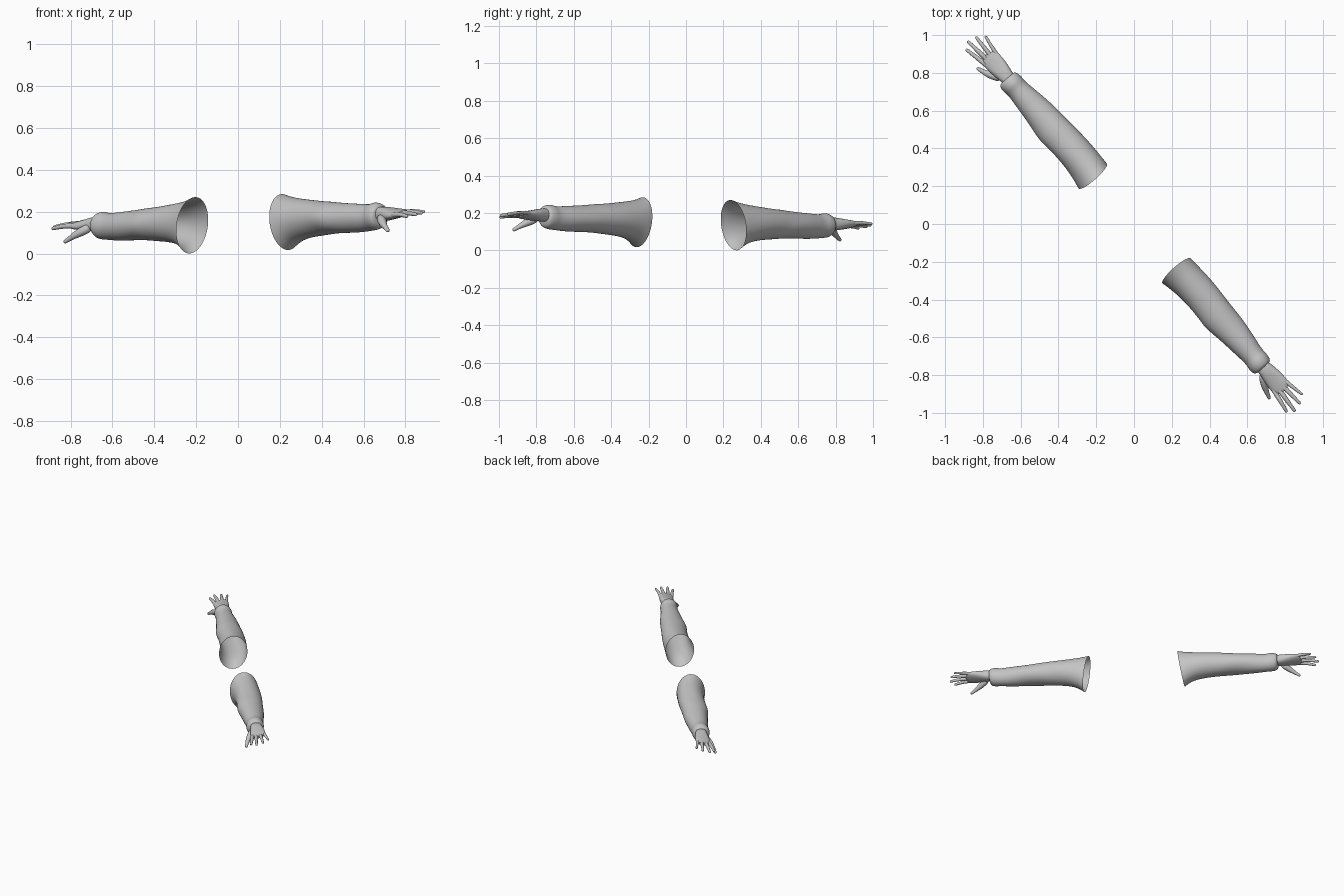
import bpy, bmesh, math
from mathutils import Vector

if "Cube" in bpy.data.objects:
    bpy.data.objects.remove(bpy.data.objects["Cube"])

grey = bpy.data.materials.new("plain_grey")
grey.diffuse_color = (0.55, 0.55, 0.55, 1)
grey.use_nodes = True
grey.node_tree.nodes["Principled BSDF"].inputs["Base Color"].default_value = grey.diffuse_color

# Arm frame: u runs out along the arm, v towards the thumb, w up
OUT = Vector((-0.6625, 0.749, 0))
THUMB = Vector((-0.749, -0.6625, 0))
TILT = 0.023


def place(p, side):
    u, v, w = p
    q = OUT * (u * side) + THUMB * v
    q.z = w - side * TILT * u
    return q


def loft(name, rings, side, cap_start=True, cap_end=True, levels=1):
    """Skin a list of equal rings of (u, v, w) points."""
    bm = bmesh.new()
    loops = [[bm.verts.new(place(p, side)) for p in ring] for ring in rings]
    n = len(loops[0])
    for a, b in zip(loops, loops[1:]):
        for i in range(n):
            j = (i + 1) % n
            bm.faces.new((a[i], a[j], b[j], b[i]))
    if cap_start:
        bm.faces.new(loops[0][::-1])
    if cap_end:
        bm.faces.new(loops[-1])
    # Rings wind from v to w, so the mirrored arm needs flipping
    if side < 0:
        bmesh.ops.reverse_faces(bm, faces=bm.faces[:])
    for f in bm.faces:
        f.smooth = True
    me = bpy.data.meshes.new(name)
    bm.to_mesh(me)
    bm.free()
    me.materials.append(grey)
    ob = bpy.data.objects.new(name, me)
    bpy.context.collection.objects.link(ob)
    mod = ob.modifiers.new("smooth", 'SUBSURF')
    mod.levels = mod.render_levels = levels
    return ob


# Sleeve stations: u, v low, v high, w low, w high, lean of the ring
SLEEVE = [
    (0.335, -.105, .096, .008, .278, .022),
    (0.370, -.107, .088, .033, .266, .020),
    (0.420, -.109, .079, .052, .255, .012),
    (0.500, -.110, .073, .066, .246, 0),
    (0.600, -.106, .074, .074, .237, 0),
    (0.660, -.102, .081, .078, .233, 0),
    (0.720, -.099, .073, .080, .226, 0),
    (0.800, -.091, .063, .081, .222, 0),
    (0.880, -.080, .055, .082, .218, 0),
    (0.945, -.069, .047, .087, .213, 0),
    (0.972, -.071, .053, .089, .223, 0),
    (1.000, -.069, .054, .092, .221, 0),
    (1.020, -.062, .046, .104, .212, 0),
    (1.024, -.045, .028, .130, .198, 0),
]


def sleeve_rings(n=28):
    rings = []
    for u, v0, v1, w0, w1, lean in SLEEVE:
        ring = []
        # soft cloth folds, fading out at both ends
        amp = 0.018 * max(0, math.sin(math.pi * (u - 0.335) / 0.66))
        for i in range(n):
            a = 2 * math.pi * i / n
            r = 1 + amp * math.sin(3 * a + 22 * u)
            c, s = math.cos(a) * r, math.sin(a) * r
            ring.append((u - lean * s, (v0 + v1) / 2 + c * (v1 - v0) / 2,
                         (w0 + w1) / 2 + s * (w1 - w0) / 2))
        rings.append(ring)
    return rings


# Palm stations: u, v centre, w centre, half width, half height, roll
PALM = [
    (0.980, -.010, .166, .036, .034, 0),
    (1.030, -.011, .166, .040, .036, .02),
    (1.070, -.012, .165, .047, .033, .08),
    (1.110, -.011, .164, .052, .026, .15),
    (1.150, -.010, .164, .053, .019, .19),
    (1.172, -.010, .164, .049, .014, .19),
    (1.182, -.010, .164, .038, .008, .19),
]


def palm_rings(n=16):
    rings = []
    for u, vc, wc, hv, hw, roll in PALM:
        ring = []
        for i in range(n):
            a = 2 * math.pi * i / n
            c, s = math.cos(a), math.sin(a)
            dv = hv * math.copysign(abs(c) ** 0.8, c)
            dw = hw * math.copysign(abs(s) ** 0.8, s)
            # knuckle row curves outwards in the middle
            bow = 0.012 * (1 - (dv / hv) ** 2) if u > 1.14 else 0
            ring.append((u + bow, vc + dv, wc + dw - roll * dv))
        rings.append(ring)
    return rings


def digit_rings(base, mid, tip, r0, r1, n=10):
    """Tapered tube along a bent path with a rounded end."""
    b, m, t = Vector(base), Vector(mid), Vector(tip)
    end = (t - m).normalized()
    path = [(b, r0), (b.lerp(m, .5), r0), (m, (r0 + r1) / 2 * 1.05),
            (m.lerp(t, .5), r1 * 1.05), (t - end * r1, r1),
            (t - end * r1 * .3, r1 * .75), (t, r1 * .3)]
    rings = []
    for k, (p, r) in enumerate(path):
        d = (path[min(k + 1, 6)][0] - path[max(k - 1, 0)][0]).normalized()
        y = Vector((0, 0, 1)).cross(d).normalized()
        z = d.cross(y)
        rings.append([p + (y * math.cos(2 * math.pi * i / n)
                           + z * math.sin(2 * math.pi * i / n)) * r
                      for i in range(n)])
    return rings


# Digits: base, middle joint, tip, base radius, tip radius
DIGITS = {
    "index_finger": ((1.13, .026, .158), (1.215, .040, .159), (1.283, .054, .148), .0135, .0095),
    "middle_finger": ((1.14, .003, .163), (1.235, .012, .166), (1.310, .019, .156), .0140, .0095),
    "ring_finger": ((1.13, -.021, .167), (1.225, -.025, .172), (1.298, -.029, .164), .0135, .0090),
    "little_finger": ((1.12, -.044, .170), (1.200, -.057, .176), (1.268, -.070, .171), .0120, .0080),
    "thumb": ((1.045, .014, .152), (1.110, .056, .115), (1.170, .076, .080), .0240, .0110),
}

for side, label in ((1, "right"), (-1, "left")):
    loft(label + "_sleeve", sleeve_rings(), side, False, False, 2)
    loft(label + "_palm", palm_rings(), side, levels=2)
    for part, spec in DIGITS.items():
        loft(label + "_" + part, digit_rings(*spec), side)
